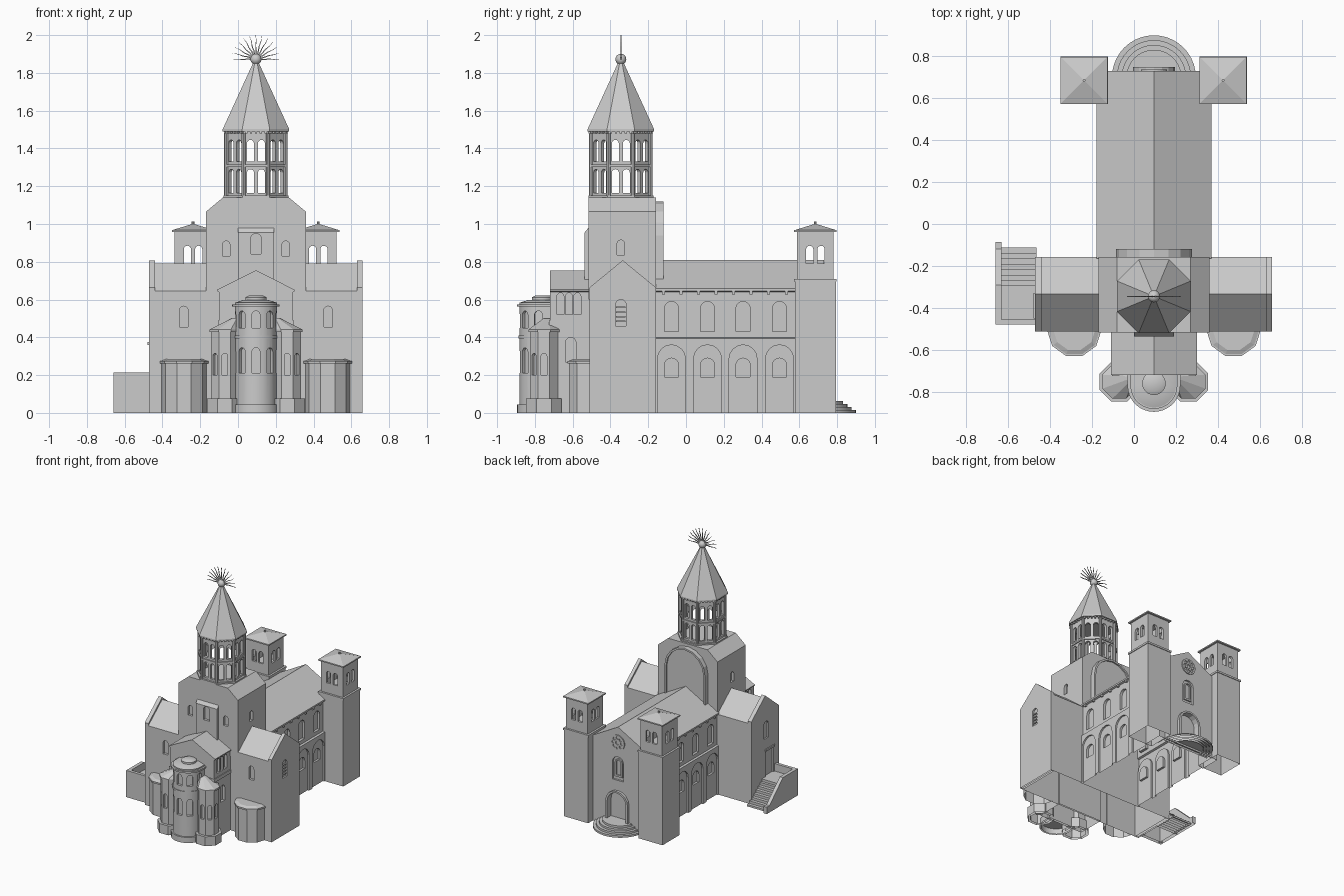
import bpy, bmesh
from math import sin, cos, pi, radians
from mathutils import Matrix, Vector

if "Cube" in bpy.data.objects:
    bpy.data.objects.remove(bpy.data.objects["Cube"])

CX = 0.095            # church axis
DY = -0.345           # lantern tower centre


def solid(pts, a, b, axis='z', M=None):
    """Extrude a 2D profile along an axis."""
    put = {'x': lambda p, t: (t, p[0], p[1]), 'y': lambda p, t: (p[0], t, p[1]),
           'z': lambda p, t: (p[0], p[1], t)}[axis]
    v = [Vector(put(p, t)) for t in (a, b) for p in pts]
    n = len(pts)
    f = [list(range(n)), list(range(n, 2 * n))]
    f += [[i, (i + 1) % n, (i + 1) % n + n, i + n] for i in range(n)]
    return [M @ p if M else p for p in v], f


def box(x0, x1, y0, y1, z0, z1):
    return solid([(x0, y0), (x1, y0), (x1, y1), (x0, y1)], z0, z1)


def taper(base, z0, top, z1):
    v, f = solid(base, z0, z1)
    n = len(base)
    for i, p in enumerate(top):
        v[n + i] = Vector((p[0], p[1], z1))
    return v, f


def mk(name, *parts):
    bm = bmesh.new()
    for v, f in parts:
        vs = [bm.verts.new(p) for p in v]
        for q in f:
            bm.faces.new([vs[i] for i in q])
    bmesh.ops.recalc_face_normals(bm, faces=bm.faces)
    me = bpy.data.meshes.new(name)
    bm.to_mesh(me)
    bm.free()
    ob = bpy.data.objects.new(name, me)
    bpy.context.collection.objects.link(ob)
    return ob


def cut(ob, *parts):
    c = mk("cutter", *parts)
    c.hide_render = True
    m = ob.modifiers.new("cut", 'BOOLEAN')
    m.operation, m.solver, m.object = 'DIFFERENCE', 'EXACT', c
    dg = bpy.context.evaluated_depsgraph_get()
    me = bpy.data.meshes.new_from_object(ob.evaluated_get(dg))
    ob.modifiers.clear()
    ob.data = me
    bpy.data.objects.remove(c)


def arch_pts(w, z0, z1, n=8):
    r = w / 2
    return [(-r, z0), (r, z0)] + [(r * cos(pi * i / n), z1 - r + r * sin(pi * i / n)) for i in range(n + 1)]


def arch(x, y, rot, z0, z1, w, d=0.02, out=0.03):
    """Arched block at a wall point; rot 0 faces -y, 90 faces +x."""
    M = Matrix.Translation((x, y, 0)) @ Matrix.Rotation(radians(rot), 4, 'Z')
    return solid(arch_pts(w, z0, z1), -out, d, 'y', M)


def ring(cx, cy, r, n, a0=0.0, a1=2 * pi, closed=True):
    k = n if closed else n + 1
    return [(cx + r * cos(a0 + (a1 - a0) * i / n), cy + r * sin(a0 + (a1 - a0) * i / n)) for i in range(k)]


def octa(cx, cy, ap):
    return ring(cx, cy, ap / cos(pi / 8), 8, pi / 8, pi / 8 + 2 * pi)


def both(x):
    return (CX - x, CX + x)


# Nave with stepped lower wall, blind arcade and windows
nave = mk("nave", solid([(-.18, 0), (.37, 0), (.37, .395), (.355, .40), (.355, .64), (.37, .645), (.37, .658),
                         (CX, .81), (-.18, .658), (-.18, .645), (-.165, .64), (-.165, .40), (-.18, .395)],
                        -.165, .73, 'y'))
bays = [-.077, .114, .302, .495]
sides = [(.37, 90), (-.18, -90)]
cut(nave, *[arch(x, y, r, -.01, .36, .148, .013) for x, r in sides for y in bays],
    *[arch(x - .015 * (1 if r > 0 else -1), y, r, .43, .59, .075, .02) for x, r in sides for y in bays])
cut(nave, *[arch(x, y, r, .19, .29, .076, .03) for x, r in sides for y in bays],
    arch(CX, .73, 180, .05, .285, .165, .03), arch(CX, .73, 180, .38, .57, .10, .015))
mk("eave_brackets", *[box(x - .012, x + .012, y - .008, y + .008, .628, .645)
                      for x in (-.166, .356) for y in [-.12 + .093 * i for i in range(8)]])

# West facade: portal hood, niche window, rose and round steps
hood = mk("portal_hood", arch(CX, .745, 180, .05, .30, .20, .03, 0.005))
cut(hood, arch(CX, .76, 180, .0, .285, .165, .08))
niche = mk("facade_window_frame", arch(CX, .725, 180, .405, .55, .066, .02, 0))
cut(niche, arch(CX, .725, 180, .42, .54, .04, .01))
rose = mk("rose_window", solid(ring(CX, .685, .062, 24), .72, .738, 'y'))
cut(rose, solid(ring(CX, .685, .016, 12), .73, .76, 'y'),
    *[solid(ring(CX + .039 * cos(i * pi / 4), .685 + .039 * sin(i * pi / 4), .012, 8), .73, .76, 'y')
      for i in range(8)])
mk("portal_steps", *[solid(ring(CX, .70, .2 - .023 * i, 20, 0, pi, False), 0, .016 * (i + 1)) for i in range(4)])

# Twin bell towers
for name, tx in (("left", -.238), ("right", .425)):
    ty = .685
    mk(name + "_tower_shaft", box(tx - .108, tx + .108, ty - .108, ty + .108, 0, .70))
    mk(name + "_tower_band", box(tx - .113, tx + .113, ty - .113, ty + .113, .695, .71))
    bel = mk(name + "_belfry", box(tx - .097, tx + .097, ty - .097, ty + .097, .70, .962))
    cut(bel, box(tx - .078, tx + .078, ty - .078, ty + .078, .75, .94))
    cut(bel, *[arch(tx + .097 * sin(radians(r)) + o * cos(radians(r)),
                    ty - .097 * cos(radians(r)) + o * sin(radians(r)), r, .79, .885, .038, .03)
               for r in (0, 90, 180, 270) for o in (-.03, .03)])
    sq = ring(tx, ty, .112 * 2 ** .5, 4, pi / 4, 9 * pi / 4)
    mk(name + "_tower_roof", solid(sq, .957, .967), taper(sq, .967, ring(tx, ty, .006, 4, pi / 4, 9 * pi / 4), 1.0),
       solid(ring(tx, ty, .007, 8), .995, 1.012))


# Transept with raised gable ends
def gable(h):
    return [(-.512, 0), (-.158, 0), (-.158, .645 + h), (-.335, .79 + h), (-.512, .645 + h)]


tr = mk("transept", solid(gable(0), -.46, .645, 'x'))
cut(tr, *[arch(x, -.512, 0, .455, .565, .045) for x in both(.382)])
for name, x0, x1, r in (("left", -.472, -.44, -90), ("right", .63, .658, 90)):
    g = mk(name + "_transept_gable", solid(gable(.018), x0, x1, 'x'))
    cut(g, arch(x0 if r < 0 else x1, DY, r, .46, .60, .056, .018))
    if r < 0:
        cut(g, box(-.5, -.458, -.44, -.34, .15, .36))
mk("window_louvres", *[box(.642, .655, DY - .026, DY + .026, z, z + .008) for z in (.48, .505, .53, .555)])
mk("side_door_lintel", box(-.48, -.46, -.45, -.33, .36, .375))

# Crossing block, rising out of the transept roof
cr = mk("crossing", solid([(-.17, .6), (.36, .6), (.36, 1.065), (.27, 1.14), (-.08, 1.14), (-.17, 1.065)],
                          -.517, -.158, 'y'))
cut(cr, *[arch(x, -.517, 0, .83, .91, .04) for x in both(.158)],
    *[arch(x, DY, r, .835, .915, .04) for x, r in ((.36, 90), (-.17, -90))])
pan = mk("crossing_front_panel", solid([(-.50, .64), (-.537, .64), (-.537, .955), (-.50, 1.0)], 0, .19, 'x'))
cut(pan, arch(CX, -.537, 0, .84, .95, .055))
back = mk("crossing_back_arch", arch(CX, -.12, 180, .6, 1.12, .362, .06, 0))
cut(back, arch(CX, -.12, 180, .5, 1.105, .332, .012))

# Octagonal lantern, open in two tiers
drum = mk("lantern_drum", solid(octa(CX, DY, .157), 1.13, 1.49))
cut(drum, solid(octa(CX, DY, .135), 1.155, 1.475))
ws = []
for k in range(8):
    a = radians(45 * k)
    for o in (-.029, .029):
        px, py = CX + .157 * sin(a) + o * cos(a), DY - .157 * cos(a) + o * sin(a)
        ws += [arch(px, py, 45 * k, 1.165, 1.29, .037, .033, .012),
               arch(px, py, 45 * k, 1.33, 1.445, .037, .033, .012)]
cut(drum, *ws)
mk("lantern_base", solid(octa(CX, DY, .172), 1.12, 1.15))
mk("lantern_band", *[solid([(CX + r * cos(a) / cos(pi / 8), DY + r * sin(a) / cos(pi / 8)) for r, a in
                            ((.15, q), (.165, q), (.165, q + pi / 4), (.15, q + pi / 4))], 1.302, 1.314)
                     for q in [pi / 8 + pi / 4 * k for k in range(8)]])
mk("lantern_columns", *[solid(ring(x, y, .011, 8), 1.14, 1.48) for x, y in octa(CX, DY, .157)])
mk("lantern_dentils", *[solid([(-.006, 1.478), (.006, 1.478), (.006, 1.497), (-.006, 1.497)], -.170, -.15, 'y',
                              Matrix.Translation((CX, DY, 0)) @ Matrix.Rotation(pi / 4 * k, 4, 'Z')
                              @ Matrix.Translation((o * .026, 0, 0))) for k in range(8) for o in range(-2, 3)])
mk("spire", solid(octa(CX, DY, .176), 1.49, 1.502), taper(octa(CX, DY, .176), 1.502, octa(CX, DY, .012), 1.86))

# Sunburst finial
bpy.ops.mesh.primitive_uv_sphere_add(segments=16, ring_count=10, radius=.029, location=(CX, DY, 1.872))
orb = bpy.context.object
orb.name = "finial_orb"
rays = []
for i in range(13):
    a, n = radians(15 * i), 8
    rr = [.02 + .108 * j / n for j in range(n + 1)]
    edge = [(r, .0015 * sin(r * 110) + s * .004 * (1.15 - r / .128)) for s in (1, -1) for r in rr[::s]]
    rays.append(solid([(CX + r * cos(a) - t * sin(a), 1.872 + r * sin(a) + t * cos(a)) for r, t in edge],
                      DY - .0025, DY + .0025, 'y'))
mk("finial_rays", *rays)

# Chancel with gable roof, side windows and string course
ch = mk("chancel", solid([(-.10, 0), (.29, 0), (.29, .64), (.30, .645), (.30, .652), (CX, .755), (-.11, .652),
                          (-.11, .645), (-.10, .64)], -.72, -.5, 'y'))
cut(ch, *[arch(x, y, r, .52, .635, .036) for x, r in ((.29, 90), (-.10, -90)) for y in (-.665, -.62, -.575)],
    *[arch(x, -.61, r, .27, .40, .055) for x, r in ((.29, 90), (-.10, -90))])
mk("chancel_band", box(-.106, .296, -.724, -.51, .462, .49))


# Main apse
def half(r, back=-.70):
    return ring(CX, -.77, r, 18, pi, 2 * pi, False) + [(CX + r, back), (CX - r, back)]


apse = mk("main_apse", solid(half(.112), 0, .57))
cut(apse, *[arch(CX + .112 * sin(radians(t)), -.77 - .112 * cos(radians(t)), t, z0, z1, .042, .02)
            for t in (-84, -42, 0, 42, 84) for z0, z1 in ((.21, .345), (.45, .54))])
mk("main_apse_trim", solid(half(.124), 0, .045), solid(half(.117), .395, .41), solid(half(.126), .562, .575),
   solid(half(.112), .575, .585))
roof = mk("main_apse_roof", taper(half(.105), .585, half(.065), .598), solid(ring(CX, -.76, .056, 24), .59, .612),
          taper(ring(CX, -.76, .056, 24), .612, ring(CX, -.76, .035, 24), .622))

# Polygonal side apses
for name, x, s in (("left", -.07, -1), ("right", .26, 1)):
    sa = mk(name + "_side_apse", solid(octa(x, -.752, .074), 0, .43))
    cut(sa, *[arch(x + .074 * sin(radians(t)), -.752 - .074 * cos(radians(t)), t, .2, .315, .03, .016)
              for t in (0, 45 * s, 90 * s)])
    mk(name + "_side_apse_base", solid(octa(x, -.752, .094), 0, .075))
    mk(name + "_side_apse_roof", solid(octa(x, -.752, .081), .428, .442),
       taper(octa(x, -.752, .081), .442, octa(x - s * .055, -.735, .02), .50))


# Low transept apses
def poly(x, r):
    return ring(x, -.505, r, 5, pi, 2 * pi, False)


for name, x in (("left", -.285), ("right", .475)):
    mk(name + "_transept_apse", solid(poly(x, .121), 0, .262), solid(poly(x, .13), .262, .275),
       taper(poly(x, .122), .275, poly(x, .10), .284))

# Side stair with landing and parapet
mk("stair_landing", box(-.655, -.46, -.475, -.29, 0, .155))
mk("stair_steps", *[box(-.64, -.465, -.295 + .026 * i, -.269 + .026 * i, 0, .135 - .02 * i) for i in range(7)])
mk("stair_parapet", solid([(-.48, 0), (-.085, 0), (-.085, .055), (-.12, .055), (-.29, .215), (-.48, .215)],
                          -.66, -.632, 'x'), box(-.66, -.46, -.48, -.455, 0, .215))

# Open undersides: the building is a shell
for o in bpy.data.objects:
    low = 0.6 if o.name == "crossing" else 0.0
    bm = bmesh.new()
    bm.from_mesh(o.data)
    gone = [f for f in bm.faces if all(abs(v.co.z - low) < 1e-4 for v in f.verts)]
    bmesh.ops.delete(bm, geom=gone, context='FACES')
    bm.to_mesh(o.data)
    bm.free()

# Smooth the round parts, keeping edges sharp
bpy.ops.object.select_all(action='DESELECT')
for o in (apse, roof, orb, bpy.data.objects["main_apse_trim"], bpy.data.objects["portal_steps"]):
    o.select_set(True)
bpy.context.view_layer.objects.active = orb
bpy.ops.object.shade_smooth_by_angle()
